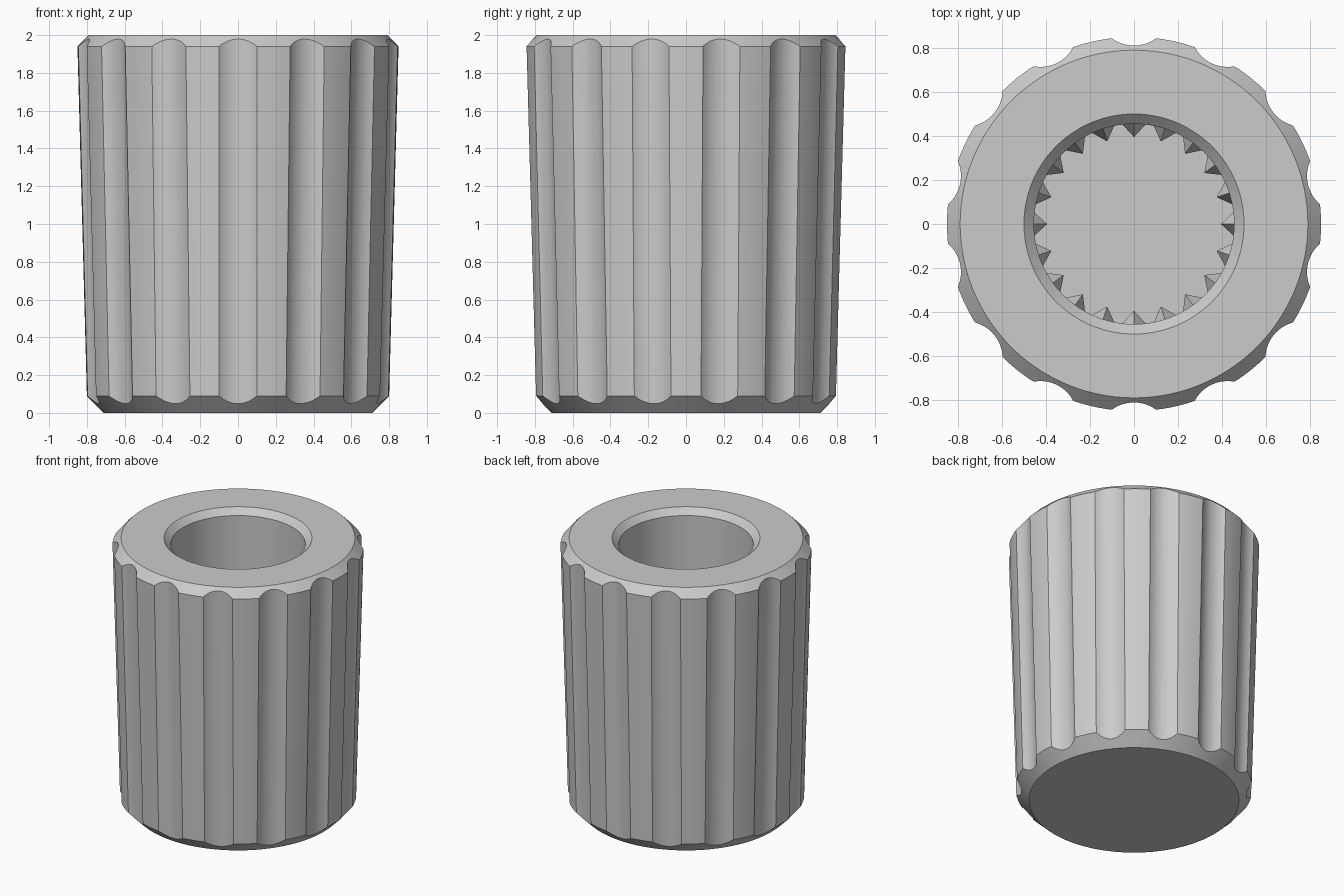
import bpy, bmesh, math
from mathutils import Matrix, Vector

if "Cube" in bpy.data.objects:
    bpy.data.objects.remove(bpy.data.objects["Cube"])

FLUTES, TEETH, SEGMENTS = 14, 20, 168

grey = bpy.data.materials.new("light_grey")
grey.diffuse_color = (0.6, 0.6, 0.6, 1)
grey.use_nodes = True
grey.node_tree.nodes["Principled BSDF"].inputs["Base Color"].default_value = grey.diffuse_color


def make_object(name, bm):
    bmesh.ops.recalc_face_normals(bm, faces=bm.faces[:])
    mesh = bpy.data.meshes.new(name)
    bm.to_mesh(mesh)
    bm.free()
    mesh.materials.append(grey)
    obj = bpy.data.objects.new(name, mesh)
    bpy.context.collection.objects.link(obj)
    return obj


def activate(obj):
    bpy.ops.object.select_all(action='DESELECT')
    obj.select_set(True)
    bpy.context.view_layer.objects.active = obj


# Knob body: tapered wall, chamfered rims and a blind bore, turned from a profile
profile = [(0, 0), (0.71, 0), (0.80, 0.09), (0.85, 1.94), (0.79, 2.0),
           (0.50, 2.0), (0.455, 1.955), (0.455, 0.30), (0, 0.30)]
bm = bmesh.new()
verts = [bm.verts.new((r, 0, z)) for r, z in profile]
edges = [bm.edges.new(pair) for pair in zip(verts, verts[1:])]
bmesh.ops.spin(bm, geom=verts + edges, cent=(0, 0, 0), axis=(0, 0, 1),
               angle=2 * math.pi, steps=SEGMENTS, use_duplicate=False)
bmesh.ops.remove_doubles(bm, verts=bm.verts[:], dist=0.0005)
body = make_object("knob_body", bm)

# Grip flutes: a ring of leaning rods that follow the taper of the wall
ROD_RADIUS, DEPTH = 0.165, 0.04
slope = (0.85 - 0.80) / (1.94 - 0.09)
bm = bmesh.new()
for i in range(FLUTES):
    turn = Matrix.Rotation(-math.pi / 2 + i * 2 * math.pi / FLUTES, 4, 'Z')
    middle = (0.85 + 0.80) / 2 - DEPTH + ROD_RADIUS
    place = Matrix.Translation((middle, 0, (1.94 + 0.09) / 2))
    lean = Matrix.Rotation(math.atan(slope), 4, 'Y')
    bmesh.ops.create_cone(bm, cap_ends=True, segments=72, radius1=ROD_RADIUS,
                          radius2=ROD_RADIUS, depth=2.6, matrix=turn @ place @ lean)
cutter = make_object("flute_cutter", bm)
cutter.hide_render = True

cut = body.modifiers.new("flutes", 'BOOLEAN')
cut.operation = 'DIFFERENCE'
cut.solver = 'EXACT'
cut.object = cutter
activate(body)
bpy.ops.object.modifier_apply(modifier=cut.name)
bpy.data.objects.remove(cutter)
bpy.ops.object.shade_smooth_by_angle(angle=math.radians(20))

# Shaft spline: pointed ridges deep in the bore with sloping tops
bm = bmesh.new()
for i in range(TEETH):
    turn = Matrix.Rotation(i * 2 * math.pi / TEETH, 3, 'Z')

    def add(x, y, z):
        return bm.verts.new(turn @ Vector((x, y, z)))

    low = [add(0.46, -0.06, 0.29), add(0.395, 0, 0.29), add(0.46, 0.06, 0.29)]
    high = [add(0.46, -0.06, 1.2), add(0.395, 0, 1.2), add(0.46, 0.06, 1.2)]
    peak = add(0.46, 0, 1.3)
    for a in range(2):
        bm.faces.new((low[a], low[a + 1], high[a + 1], high[a]))
        bm.faces.new((high[a], high[a + 1], peak))
    bm.faces.new((low[2], low[0], high[0], peak, high[2]))
    bm.faces.new(low)
make_object("spline_teeth", bm)
